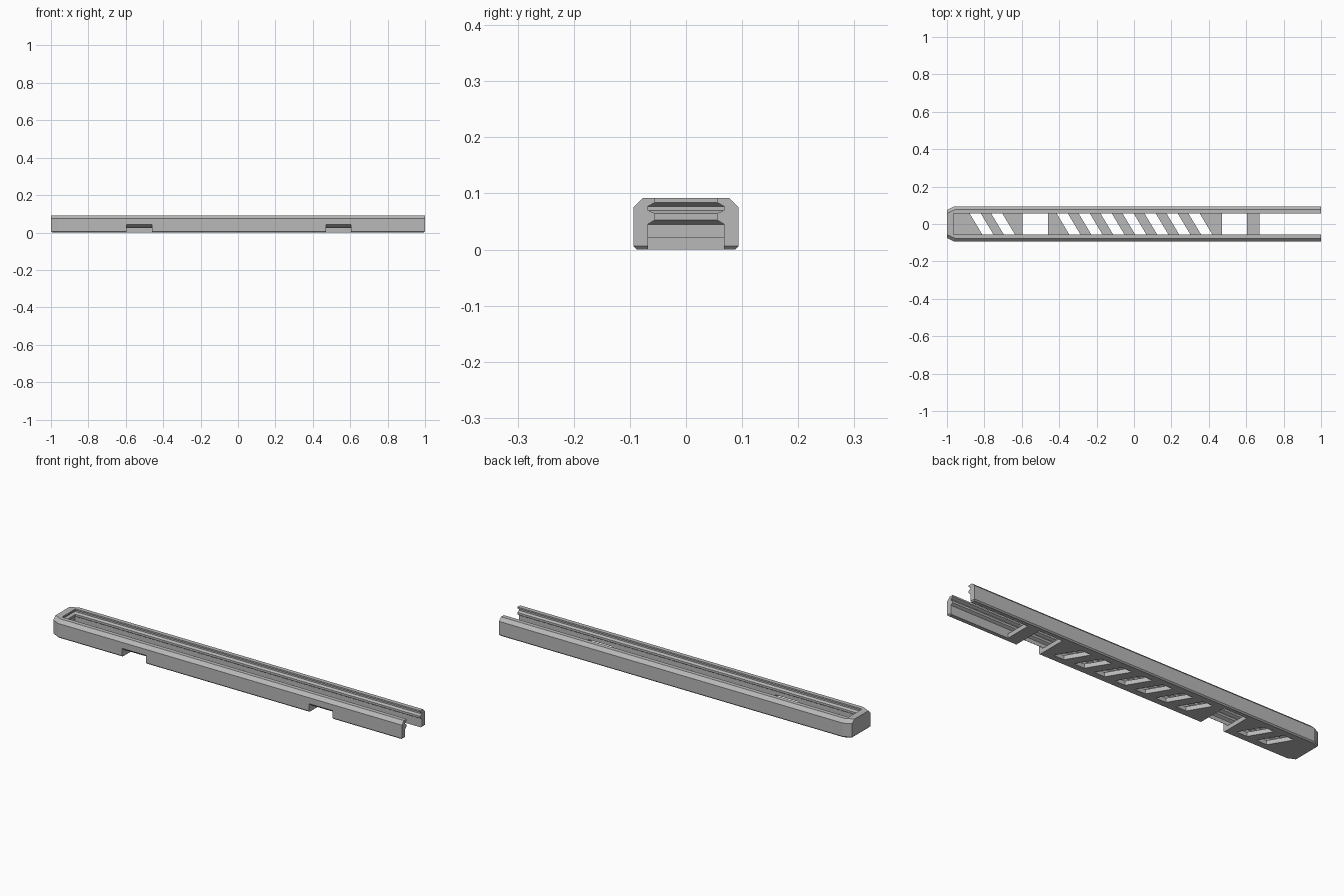
import bpy, bmesh
from mathutils import Vector

if "Cube" in bpy.data.objects:
    bpy.data.objects.remove(bpy.data.objects["Cube"], do_unlink=True)

grey = bpy.data.materials.new("light_grey")
grey.use_nodes = True
colour = (0.48, 0.48, 0.48, 1)
grey.diffuse_color = colour
grey.node_tree.nodes["Principled BSDF"].inputs["Base Color"].default_value = colour


def finish(name, bm):
    bmesh.ops.recalc_face_normals(bm, faces=bm.faces)
    mesh = bpy.data.meshes.new(name)
    bm.to_mesh(mesh)
    bm.free()
    obj = bpy.data.objects.new(name, mesh)
    mesh.materials.append(grey)
    bpy.context.collection.objects.link(obj)
    return obj


def loft(name, loops):
    """Skin a row of matching closed loops and cap both ends."""
    bm = bmesh.new()
    rings = [[bm.verts.new(p) for p in loop] for loop in loops]
    for a, b in zip(rings, rings[1:]):
        for i in range(len(a)):
            j = (i + 1) % len(a)
            bm.faces.new((a[i], a[j], b[j], b[i]))
    bm.faces.new(rings[0])
    bm.faces.new(rings[-1])
    return finish(name, bm)


# Main bar: a block trimmed by chamfer planes
W, H, EDGE, SHOULDER = 0.094, 0.092, 0.006, 0.075
bm = bmesh.new()
bmesh.ops.create_cube(bm, size=1)
for v in bm.verts:
    v.co = (v.co.x * 2, v.co.y * 2 * W, (v.co.z + 0.5) * H)
planes = []
for s in (1, -1):
    side = Vector((0, s, 0))
    corner = Vector((-0.019, s * 0.04, 0)).normalized()
    planes.append(((-0.96, s * W, 0), corner))
    for x, n in ((0, side), (-0.96, corner)):
        planes.append(((x, s * W, SHOULDER), n + Vector((0, 0, 1))))
        planes.append(((x, s * W, EDGE), n - Vector((0, 0, 1))))
    planes.append(((s, 0, EDGE), Vector((s, 0, -1))))
for co, no in planes:
    bmesh.ops.bisect_plane(bm, geom=bm.verts[:] + bm.edges[:] + bm.faces[:],
                           plane_co=co, plane_no=no.normalized(), clear_outer=True)
    bmesh.ops.holes_fill(bm, edges=[e for e in bm.edges if e.is_boundary])
rail = finish("rail_body", bm)

# Grooved channel, open at the +x end
NARROW, WIDE = 0.055, 0.068
levels = [(0.022, WIDE), (0.045, WIDE), (0.053, NARROW), (0.064, NARROW),
          (0.07, WIDE), (0.077, WIDE), (0.084, NARROW), (0.12, NARROW)]
loops = []
for z, w in levels:
    x = -0.965 + NARROW - w
    loops.append([(x, -w, z), (1.1, -w, z), (1.1, w, z), (x, w, z)])
cutters = [loft("channel_cutter", loops)]

# Floor gaps with a sloped notch through the front wall
notch = [(-0.12, -0.05), (WIDE, -0.05), (WIDE, 0.025), (-WIDE, 0.025), (-0.12, 0.063)]
for x0, x1 in ((-0.595, -0.46), (0.47, 0.605)):
    cutters.append(loft("notch_cutter", [[(x, y, z) for y, z in notch] for x in (x0, x1)]))

# Floor opening at the open end
cutters.append(loft("end_cutter", [
    [(x, -WIDE, -0.05), (x, WIDE, -0.05), (x, WIDE, 0.03), (x, -WIDE, 0.03)]
    for x in (0.67, 1.1)]))

# Slanted slots in the floor
centres = [-0.815, -0.70] + [-0.35 + 0.1175 * i for i in range(7)]
for c in centres:
    base = [(c + dx - 0.6 * y, y) for dx, y in
            ((-0.03, -NARROW), (0.03, -NARROW), (0.03, NARROW), (-0.03, NARROW))]
    cutters.append(loft("slot_cutter", [[(x, y, z) for x, y in base] for z in (-0.05, 0.03)]))

# Carve the bar and drop the cutters
bpy.context.view_layer.objects.active = rail
for cutter in cutters:
    cutter.hide_render = True
    mod = rail.modifiers.new("carve", "BOOLEAN")
    mod.operation = "DIFFERENCE"
    mod.solver = "EXACT"
    mod.object = cutter
    bpy.ops.object.modifier_apply(modifier=mod.name)
    bpy.data.objects.remove(cutter, do_unlink=True)
